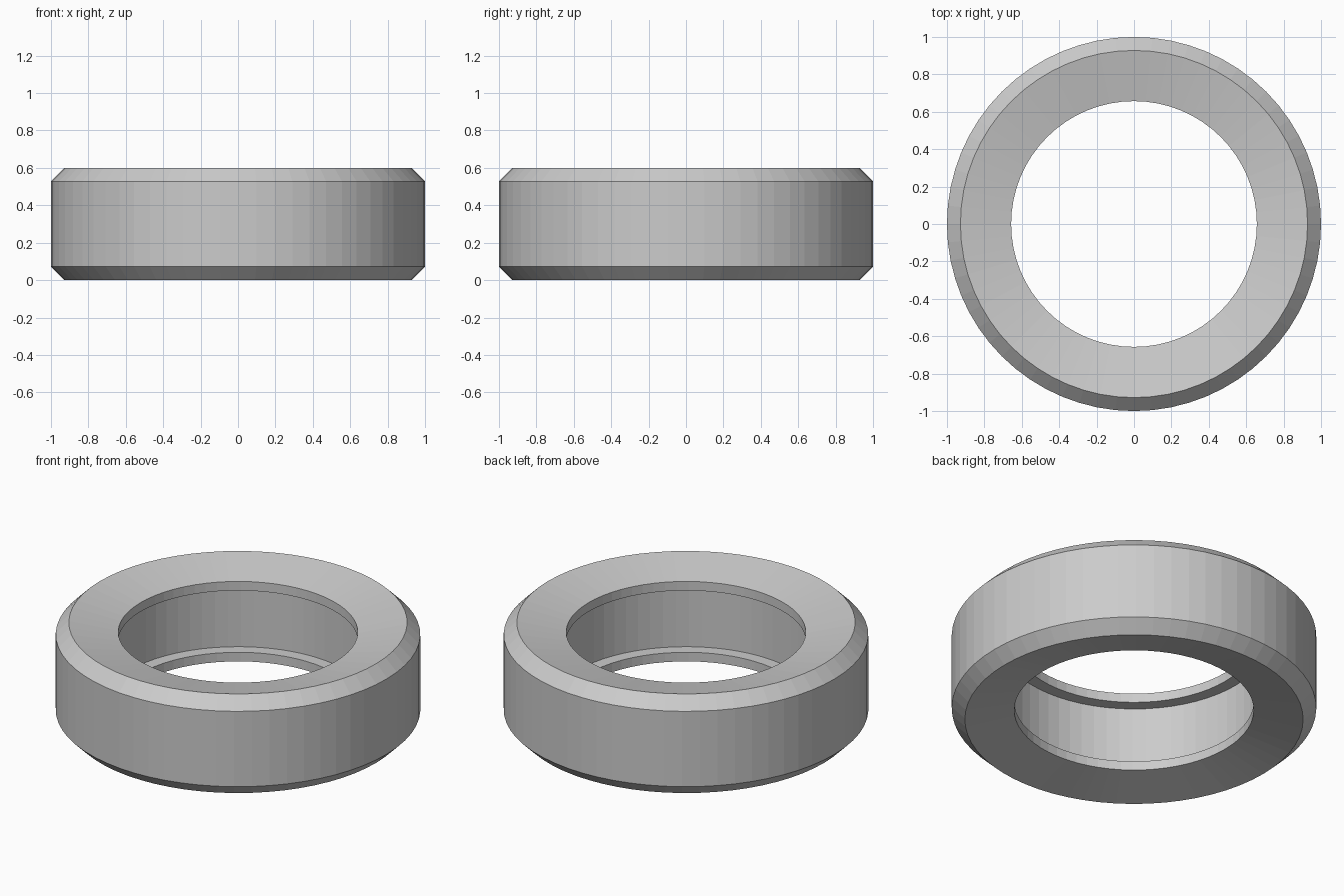
import bpy, bmesh, math

if "Cube" in bpy.data.objects:
    bpy.data.objects.remove(bpy.data.objects["Cube"])

SEGMENTS = 64
HALF = 0.3  # half height, the ring is symmetric about this level

# Upper half of the cross-section (radius, height above mid level):
# outer wall, chamfer, dished face, inner lip, groove
upper = [(1.0, 0.228), (0.928, 0.3), (0.657, 0.242), (0.657, 0.187), (0.73, 0.187)]
profile = upper + [(r, -z) for r, z in reversed(upper)]


def lathe(name, points, segments):
    """Revolve a closed profile around z with flat faces."""
    bm = bmesh.new()
    rings = []
    for i in range(segments):
        a = 2 * math.pi * i / segments
        rings.append([bm.verts.new((r * math.cos(a), r * math.sin(a), z + HALF))
                      for r, z in points])
    n = len(points)
    for i in range(segments):
        p, q = rings[i], rings[(i + 1) % segments]
        for j in range(n):
            k = (j + 1) % n
            bm.faces.new((p[j], p[k], q[k], q[j]))
    bmesh.ops.recalc_face_normals(bm, faces=bm.faces)
    mesh = bpy.data.meshes.new(name)
    bm.to_mesh(mesh)
    bm.free()
    obj = bpy.data.objects.new(name, mesh)
    bpy.context.collection.objects.link(obj)
    return obj


# Chamfered ring with dished faces and a grooved bore
lathe("grooved_ring", profile, SEGMENTS)
